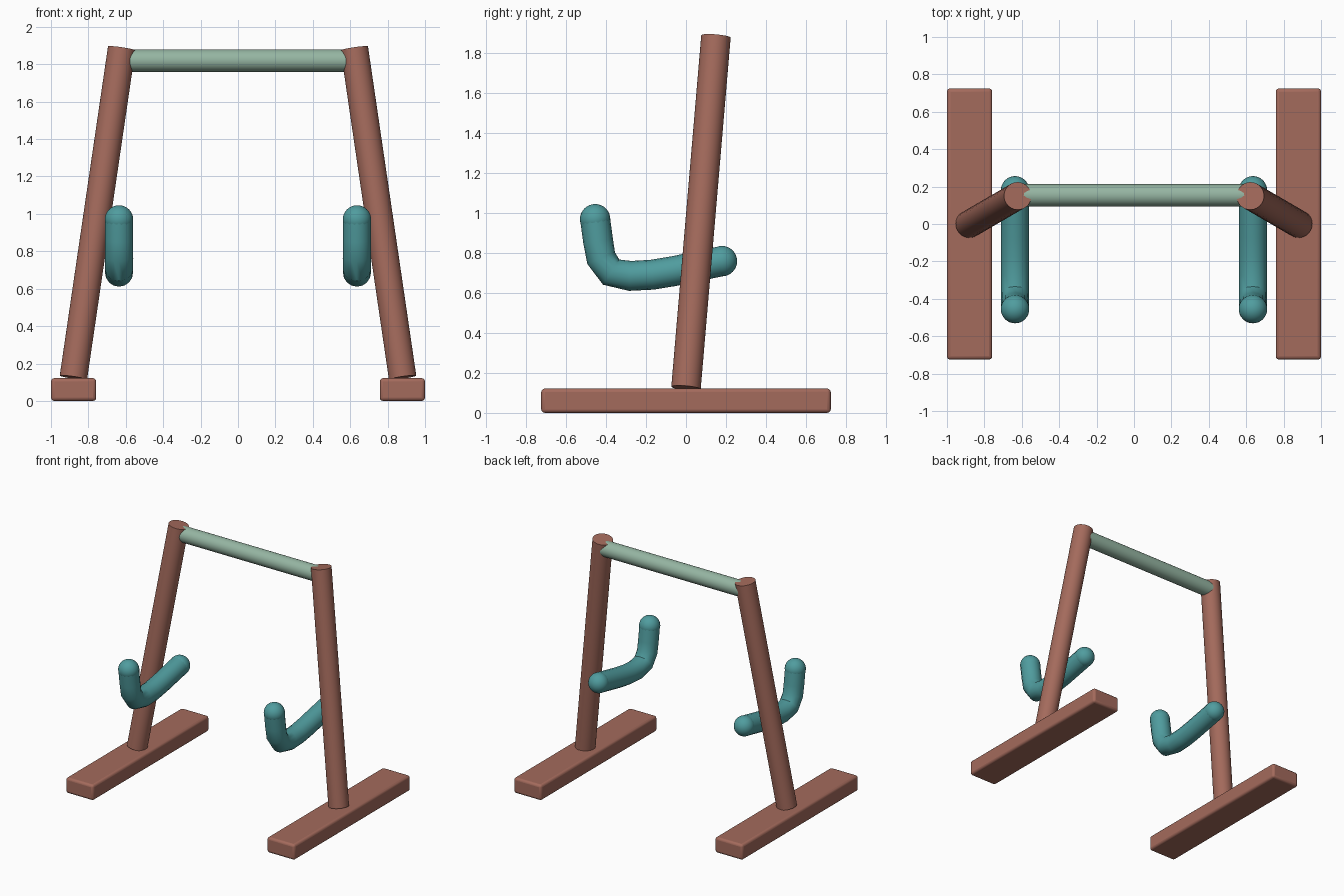
import bpy
from math import radians
from mathutils import Vector

if "Cube" in bpy.data.objects:
    bpy.data.objects.remove(bpy.data.objects["Cube"], do_unlink=True)


def material(name, rgb):
    m = bpy.data.materials.new(name)
    m.use_nodes = True
    m.diffuse_color = (*rgb, 1)
    m.node_tree.nodes["Principled BSDF"].inputs["Base Color"].default_value = (*rgb, 1)
    return m


brown = material("clay brown", (0.37, 0.145, 0.107))
teal = material("teal", (0.08, 0.335, 0.345))
green = material("sage green", (0.30, 0.46, 0.36))


def finish(name, mat):
    obj = bpy.context.object
    obj.name = name
    obj.data.materials.clear()
    obj.data.materials.append(mat)
    bpy.ops.object.shade_smooth_by_angle(angle=radians(35))
    return obj


def rod(name, start, end, radius, mat):
    start, end = Vector(start), Vector(end)
    axis = end - start
    bpy.ops.mesh.primitive_cylinder_add(
        vertices=32, radius=radius, depth=axis.length,
        location=(start + end) / 2,
        rotation=axis.to_track_quat("Z", "Y").to_euler())
    return finish(name, mat)


def ball(name, center, radius, mat):
    bpy.ops.mesh.primitive_uv_sphere_add(
        segments=32, ring_count=16, radius=radius, location=center)
    return finish(name, mat)


def tube(name, points, radius, mat):
    curve = bpy.data.curves.new(name, "CURVE")
    curve.dimensions = "3D"
    curve.bevel_depth = radius
    curve.bevel_resolution = 6
    spline = curve.splines.new("POLY")
    spline.points.add(len(points) - 1)
    for p, co in zip(spline.points, points):
        p.co = (*co, 1)
    obj = bpy.data.objects.new(name, curve)
    bpy.context.collection.objects.link(obj)
    bpy.ops.object.select_all(action="DESELECT")
    obj.select_set(True)
    bpy.context.view_layer.objects.active = obj
    bpy.ops.object.convert(target="MESH")
    return finish(name, mat)


# Hook centre line, as y and z
hook_path = [(0.18, 0.76), (0.06, 0.735), (-0.06, 0.71), (-0.17, 0.692),
             (-0.28, 0.686), (-0.375, 0.705), (-0.425, 0.775),
             (-0.44, 0.86), (-0.455, 0.97)]

for side, s in (("left", 1), ("right", -1)):
    # Foot with softened edges
    bpy.ops.mesh.primitive_cube_add(size=1, location=(s * 0.879, 0, 0.061))
    foot = bpy.context.object
    foot.scale = (0.242, 1.45, 0.122)
    bpy.ops.object.transform_apply(location=False, rotation=False, scale=True)
    finish(side + "_foot", brown)
    bevel = foot.modifiers.new("soft edges", "BEVEL")
    bevel.width = 0.018
    bevel.segments = 3

    # Leaning leg
    rod(side + "_leg", (s * 0.88, 0, 0.125), (s * 0.622, 0.15, 1.885), 0.074, brown)

    # Hook with rounded ends
    points = [(s * 0.636, y, z) for y, z in hook_path]
    tube(side + "_hook", points, 0.075, teal)
    ball(side + "_hook_tip", points[-1], 0.076, teal)
    ball(side + "_hook_back_end", points[0], 0.076, teal)

# Top crossbar
rod("crossbar", (-0.62, 0.153, 1.82), (0.62, 0.153, 1.82), 0.06, green)
